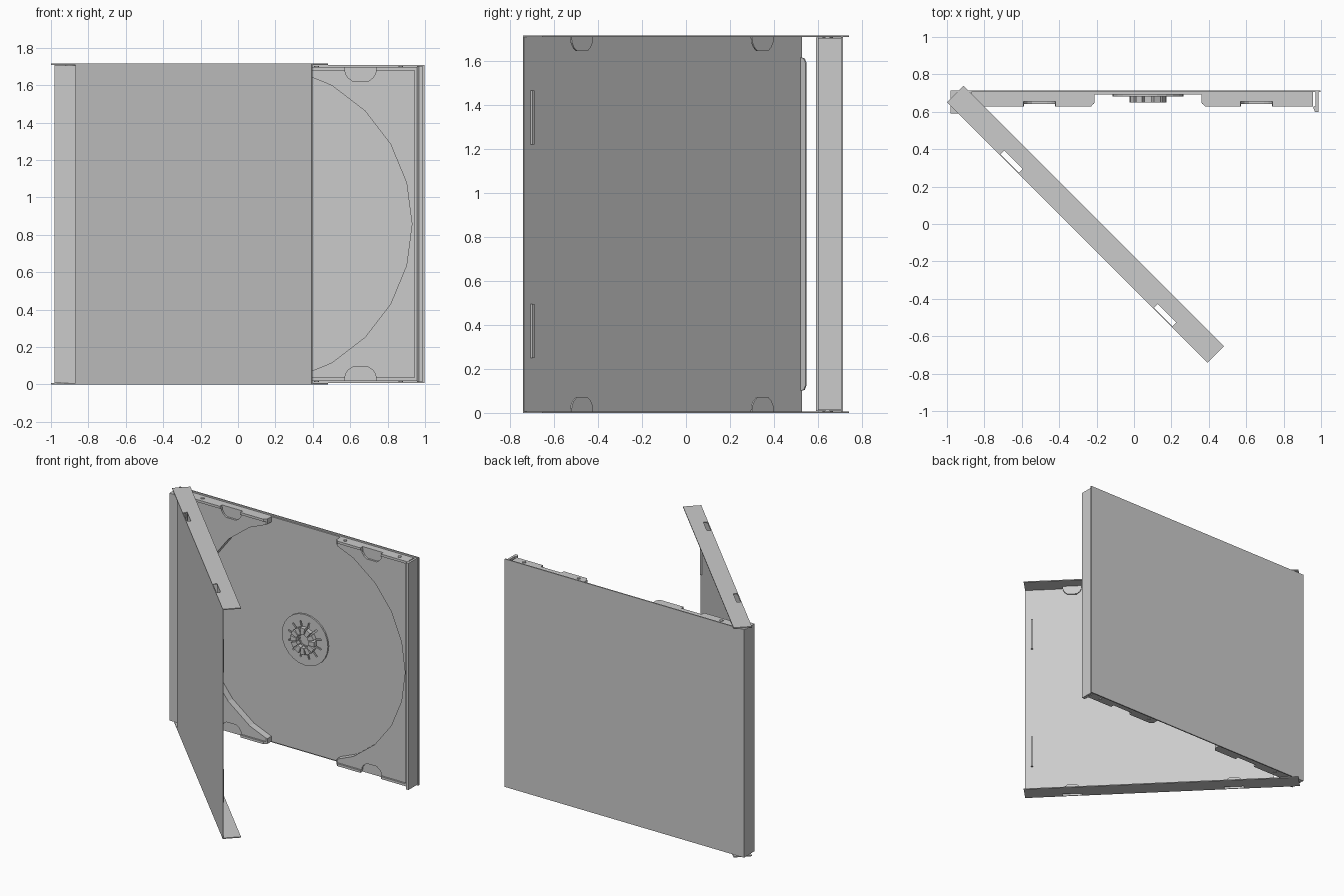
import bpy, bmesh
from math import sin, cos, pi, radians
from mathutils import Matrix, Vector

if "Cube" in bpy.data.objects:
    bpy.data.objects.remove(bpy.data.objects["Cube"])

H = 1.715            # overall height
CX, CZ = 0.075, H / 2  # disc centre


def prism(name, pts, vec, matrix=None):
    """Solid made by sweeping a flat outline of 3D points along vec."""
    bm = bmesh.new()
    face = bm.faces.new([bm.verts.new(p) for p in pts])
    out = bmesh.ops.extrude_face_region(bm, geom=[face])
    moved = [g for g in out["geom"] if isinstance(g, bmesh.types.BMVert)]
    bmesh.ops.translate(bm, verts=moved, vec=Vector(vec))
    bmesh.ops.recalc_face_normals(bm, faces=bm.faces)
    if matrix:
        bm.transform(matrix)
    me = bpy.data.meshes.new(name)
    bm.to_mesh(me)
    bm.free()
    ob = bpy.data.objects.new(name, me)
    bpy.context.collection.objects.link(ob)
    return ob


def box(name, x0, x1, y0, y1, z0, z1, matrix=None):
    pts = [(x0, y0, z0), (x1, y0, z0), (x1, y1, z0), (x0, y1, z0)]
    return prism(name, pts, (0, 0, z1 - z0), matrix)


def disc(name, x, z, r, y0, y1, n=24):
    pts = [(x + r * cos(2 * pi * i / n), y0, z + r * sin(2 * pi * i / n)) for i in range(n)]
    return prism(name, pts, (0, y1 - y0, 0))


def cut(target, cutters):
    """Subtract the cutters one by one and delete them."""
    bpy.context.view_layer.objects.active = target
    for c in cutters:
        c.hide_render = True
        m = target.modifiers.new("cut", "BOOLEAN")
        m.operation, m.solver, m.object = "DIFFERENCE", "EXACT", c
        bpy.ops.object.modifier_apply(modifier=m.name)
        bpy.data.objects.remove(c)


def flip(z, top):
    return z if top else H - z


# Half-round finger tab outline: (offset along the edge, distance from the edge)
TAB = [(-0.085, 0), (-0.08, 0.03), (-0.065, 0.052), (-0.04, 0.069),
       (0.04, 0.069), (0.065, 0.052), (0.08, 0.03), (0.085, 0)]

# ---- Back cover: plate, hinge spine and right-hand edge wall
box("back_plate", -0.98, 0.997, 0.705, 0.714, 0.007, H - 0.007)
box("hinge_spine", -0.98, -0.868, 0.59, 0.712, 0.009, H - 0.009)
prism("right_edge_wall",
      [(0.987, 0.71, 0.012), (0.987, 0.60, 0.012), (0.967, 0.60, 0.012),
       (0.957, 0.625, 0.012), (0.970, 0.632, 0.012), (0.970, 0.71, 0.012)],
      (0, 0, H - 0.024))

# ---- Disc tray with rim, round well, edge gaps and finger notches
tray = box("disc_tray", -0.869, 0.957, 0.628, 0.708, 0.018, H - 0.018)
cutters = [box("pocket", -0.86, 0.945, 0.5, 0.641, 0.036, H - 0.036),
           disc("well", CX, CZ, 0.855, 0.5, 0.693)]
for top in (True, False):
    z = flip(1.655, top)
    gap = [(-0.285, 0.693), (0.285, 0.693), (0.285, 0.65), (0.312, 0.62),
           (0.312, 0.5), (-0.312, 0.5), (-0.312, 0.62), (-0.285, 0.65)]
    cutters.append(prism("gap", [(CX + x, y, z) for x, y in gap],
                         (0, 0, 0.1 if top else -0.1)))
    for side in (-1, 1):
        x = CX + 0.58 * side
        outline = [(x - 0.085, 0.5, flip(1.75, top))]
        outline += [(x + a, 0.5, flip(1.69 - d, top)) for a, d in TAB]
        outline += [(x + 0.085, 0.5, flip(1.75, top))]
        cutters.append(prism("notch", outline, (0, 0.155, 0)))
cut(tray, cutters)

# ---- Small studs on the tray edges, and hinge pins
for top in (True, False):
    for x in (-0.757, 0.42, 0.87):
        pts = [(x + 0.013 * cos(i * pi / 6), 0.664 + 0.013 * sin(i * pi / 6), flip(1.69, top))
               for i in range(12)]
        prism("tray_stud", pts, (0, 0, 0.012 if top else -0.012))
    pts = [(-0.897 + 0.024 * cos(i * pi / 6), 0.643 + 0.024 * sin(i * pi / 6), flip(1.69, top))
           for i in range(12)]
    prism("hinge_pin", pts, (0, 0, 0.024 if top else -0.024))

# ---- Hub: raised ring with radial slots and a crown of gripping teeth
hub = disc("hub_ring", CX, CZ, 0.19, 0.681, 0.695)
cutters = [disc("hub_hole", CX, CZ, 0.045, 0.6, 0.692)]
for i in range(12):
    a = 2 * pi * i / 12
    spin = Matrix.Translation((CX, 0, CZ)) @ Matrix.Rotation(a, 4, "Y")
    half = Matrix.Translation((CX, 0, CZ)) @ Matrix.Rotation(a + pi / 12, 4, "Y")
    cutters.append(box("slot", 0.03, 0.14, 0.6, 0.691, -0.006, 0.006, half))
    tooth = [(0.05, 0.65, -0.012), (0.098, 0.65, -0.019),
             (0.098, 0.65, 0.019), (0.05, 0.65, 0.012)]
    prism("hub_tooth", tooth, (0, 0.035, 0), spin)
cut(hub, cutters)

# ---- Open lid: local x runs away from the hinge, local y points inwards
LID = Matrix.Translation((-1.0, 0.652, 0)) @ Matrix.Rotation(radians(-45), 4, "Z")
L = 1.97
box("lid_panel", 0.184, L, 0, 0.006, 0.002, H - 0.002, LID)
prism("lid_hinge_lip",
      [(0.184, 0.003, 0.10), (0.184, 0.025, 0.105), (0.184, 0.036, 0.125),
       (0.184, 0.036, H - 0.125), (0.184, 0.025, H - 0.105), (0.184, 0.003, H - 0.10)],
      (0.007, 0, 0), LID)
for top in (True, False):
    # side wall with slots under the finger tabs
    z0, z1 = sorted((flip(H, top), flip(H - 0.007, top)))
    wall = box("lid_side_wall", 0, L, 0, 0.125, z0, z1, LID)
    slots = []
    for u in (0.47, 1.63):
        slots.append(box("slot", u - 0.07, u + 0.07, 0.006, 0.033, z0 - 0.01, z1 + 0.01, LID))
        prism("lid_finger_tab",
              [(u + a * 0.83, 0.033, flip(H - 0.003 - d, top)) for a, d in TAB],
              (0, 0.009, 0), LID)
    cut(wall, slots)
    # booklet stop ridge near the free edge
    z0, z1 = sorted((flip(1.22, top), flip(1.465, top)))
    box("booklet_stop", 1.914, 1.926, 0.003, 0.018, z0, z1, LID)
